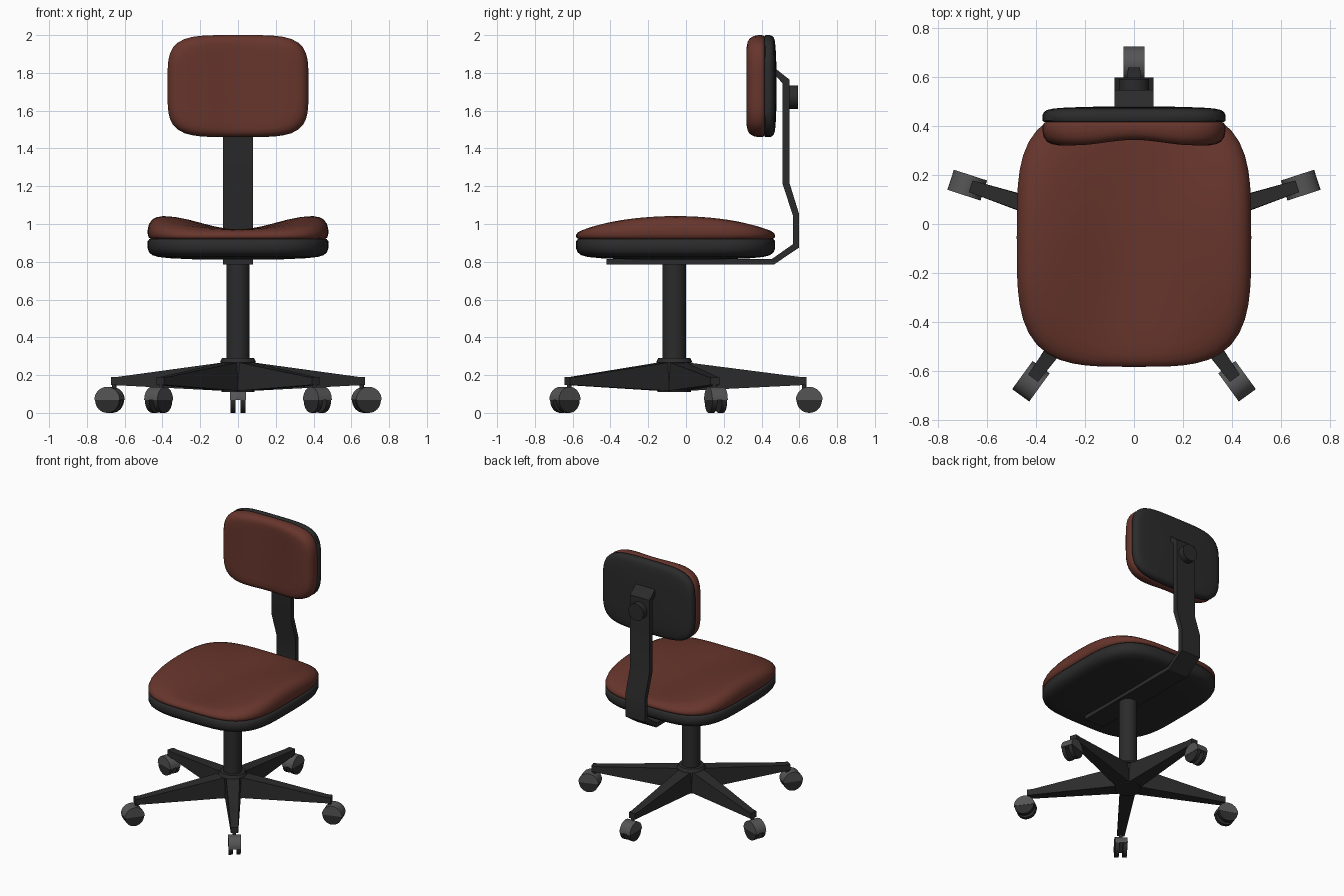
import bpy, bmesh, math
from mathutils import Matrix, Vector

if "Cube" in bpy.data.objects:
    bpy.data.objects.remove(bpy.data.objects["Cube"])

CY = -0.0625  # y of the column axis


def material(name, col):
    m = bpy.data.materials.new(name)
    m.diffuse_color = (*col, 1)
    m.use_nodes = True
    m.node_tree.nodes["Principled BSDF"].inputs["Base Color"].default_value = m.diffuse_color
    return m


RED = material("red fabric", (0.135, 0.036, 0.025))
BLACK = material("black plastic", (0.024, 0.024, 0.024))
GREY = material("grey plastic", (0.09, 0.09, 0.09))


def finish(name, bm, mat, angle=35, matrix=None):
    bmesh.ops.recalc_face_normals(bm, faces=bm.faces)
    me = bpy.data.meshes.new(name)
    bm.to_mesh(me)
    bm.free()
    me.materials.append(mat)
    ob = bpy.data.objects.new(name, me)
    bpy.context.collection.objects.link(ob)
    if matrix:
        ob.matrix_world = matrix
    bpy.ops.object.select_all(action='DESELECT')
    ob.select_set(True)
    bpy.context.view_layer.objects.active = ob
    bpy.ops.object.shade_smooth_by_angle(angle=math.radians(angle))
    return ob


def pad(name, a, b, n, rings, height, place, mat, seg=64):
    """Superellipse pad: rings of (scale, height fraction), closed flat at the base."""
    bm = bmesh.new()
    loops = []
    for s, g in rings:
        loop = []
        for i in range(seg):
            t = 2 * math.pi * i / seg
            c, d = math.cos(t), math.sin(t)
            r = s / (abs(c) ** n + abs(d) ** n) ** (1 / n)
            u, v = r * c, r * d
            loop.append(bm.verts.new(place(u * a, v * b, g * height(u, v))))
        loops.append(loop)
    for p, q in zip(loops, loops[1:]):
        for i in range(seg):
            j = (i + 1) % seg
            bm.faces.new((p[i], p[j], q[j], q[i]))
    bm.faces.new(loops[0])
    tip = bm.verts.new(place(0, 0, rings[-1][1] * height(0, 0)))
    for i in range(seg):
        bm.faces.new((loops[-1][i], loops[-1][(i + 1) % seg], tip))
    return finish(name, bm, mat, 50)


def prism(name, pts, half, mat, matrix=None, offset=0):
    """Side profile in (y, z) spread along x; half width may vary over the profile."""
    bm = bmesh.new()
    w = half if callable(half) else (lambda y, z: half)
    lo = [bm.verts.new((offset - w(y, z), y, z)) for y, z in pts]
    hi = [bm.verts.new((offset + w(y, z), y, z)) for y, z in pts]
    bm.faces.new(lo)
    bm.faces.new(hi)
    for i in range(len(pts)):
        j = (i + 1) % len(pts)
        bm.faces.new((lo[i], lo[j], hi[j], hi[i]))
    return finish(name, bm, mat, 30, matrix)


def cylinder(name, r, depth, matrix, mat, r2=None):
    bm = bmesh.new()
    bmesh.ops.create_cone(bm, cap_ends=True, segments=32, radius1=r,
                          radius2=r if r2 is None else r2, depth=depth)
    return finish(name, bm, mat, 35, matrix)


def arc(cy, cz, r, a0, a1, n):
    return [(cy + r * math.cos(math.radians(a0 + (a1 - a0) * i / n)),
             cz + r * math.sin(math.radians(a0 + (a1 - a0) * i / n))) for i in range(n + 1)]


def bump(u, limit):
    return 0.5 - 0.5 * math.cos(math.pi * min(abs(u) / limit, 1))


SOFT = [(0.965, 0), (0.99, 0.08), (1, 0.22), (1, 0.42), (0.985, 0.66), (0.95, 0.85),
        (0.9, 0.95), (0.83, 1), (0.7, 1), (0.55, 1), (0.4, 1), (0.25, 1), (0.12, 1)]
SHELL = [(0.98, 0), (1, 0.1), (1, 0.45), (0.985, 0.64), (0.95, 0.78), (0.88, 0.87),
         (0.75, 0.93), (0.5, 0.98), (0.25, 1)]

# Seat: saddle cushion over a shallow shell
SY = -0.055
pad("seat_cushion", 0.478, 0.527, 3.7, SOFT,
    lambda u, v: 0.052 + 0.07 * bump(u, 0.84) * max(0, 1 - v * v),
    lambda x, y, h: (x, SY + y, 0.92 + h), RED)
pad("seat_shell", 0.478, 0.527, 3.7, SHELL, lambda u, v: 0.11,
    lambda x, y, h: (x, SY + y, 0.921 - h), BLACK)

# Backrest: hollowed cushion and back shell
pad("backrest_cushion", 0.373, 0.27, 4.4, SOFT,
    lambda u, v: 0.073 + 0.022 * bump(u, 0.65),
    lambda x, y, h: (x, 0.416 - h, 1.73 + y), RED)
pad("backrest_shell", 0.373, 0.27, 4.4, SHELL, lambda u, v: 0.064,
    lambda x, y, h: (x, 0.415 + h, 1.73 + y), BLACK)

# Bent support bar and its knob
prism("support_bar", [
    (-0.42, 0.785), (0.465, 0.785), (0.598, 0.875), (0.598, 1.055), (0.547, 1.22),
    (0.547, 1.765), (0.468, 1.828), (0.468, 1.79), (0.512, 1.745), (0.512, 1.21),
    (0.566, 1.045), (0.566, 0.893), (0.455, 0.815), (-0.42, 0.815)], 0.08, BLACK)
cylinder("bar_knob", 0.062, 0.05,
         Matrix.Translation((0, 0.567, 1.672)) @ Matrix.Rotation(math.pi / 2, 4, 'X'), BLACK)

# Column and hub
cylinder("column", 0.062, 0.53, Matrix.Translation((0, CY, 0.535)), BLACK)
cylinder("hub", 0.088, 0.16, Matrix.Translation((0, CY, 0.19)), BLACK)
cylinder("hub_collar", 0.096, 0.022, Matrix.Translation((0, CY, 0.279)), BLACK, 0.085)

# Five arms, each with a twin-wheel caster under a half-round hood
ARM = [(0.03, 0.272), (0.66, 0.191), (0.70, 0.191), (0.70, 0.148), (0.66, 0.146), (0.03, 0.115)]
WR, WZ = 0.715, 0.067
for k in range(5):
    m = Matrix.Translation((0, CY, 0)) @ Matrix.Rotation(math.radians(72 * k), 4, 'Z')
    prism(f"base_arm_{k}", ARM,
          lambda y, z: 0.048 - 0.023 * y / 0.70 + (0.008 if z < 0.13 else 0), BLACK, m)
    cylinder(f"caster_stem_{k}", 0.012, 0.07, m @ Matrix.Translation((0, 0.688, 0.14)), BLACK)
    prism(f"caster_hood_{k}", arc(WR, WZ, 0.071, 0, 180, 16), 0.043, GREY, m)
    for side in (-1, 1):
        cylinder(f"caster_wheel_{k}_{'l' if side < 0 else 'r'}", 0.067, 0.028,
                 m @ Matrix.Translation((side * 0.027, WR, WZ))
                 @ Matrix.Rotation(math.pi / 2, 4, 'Y'), BLACK)
